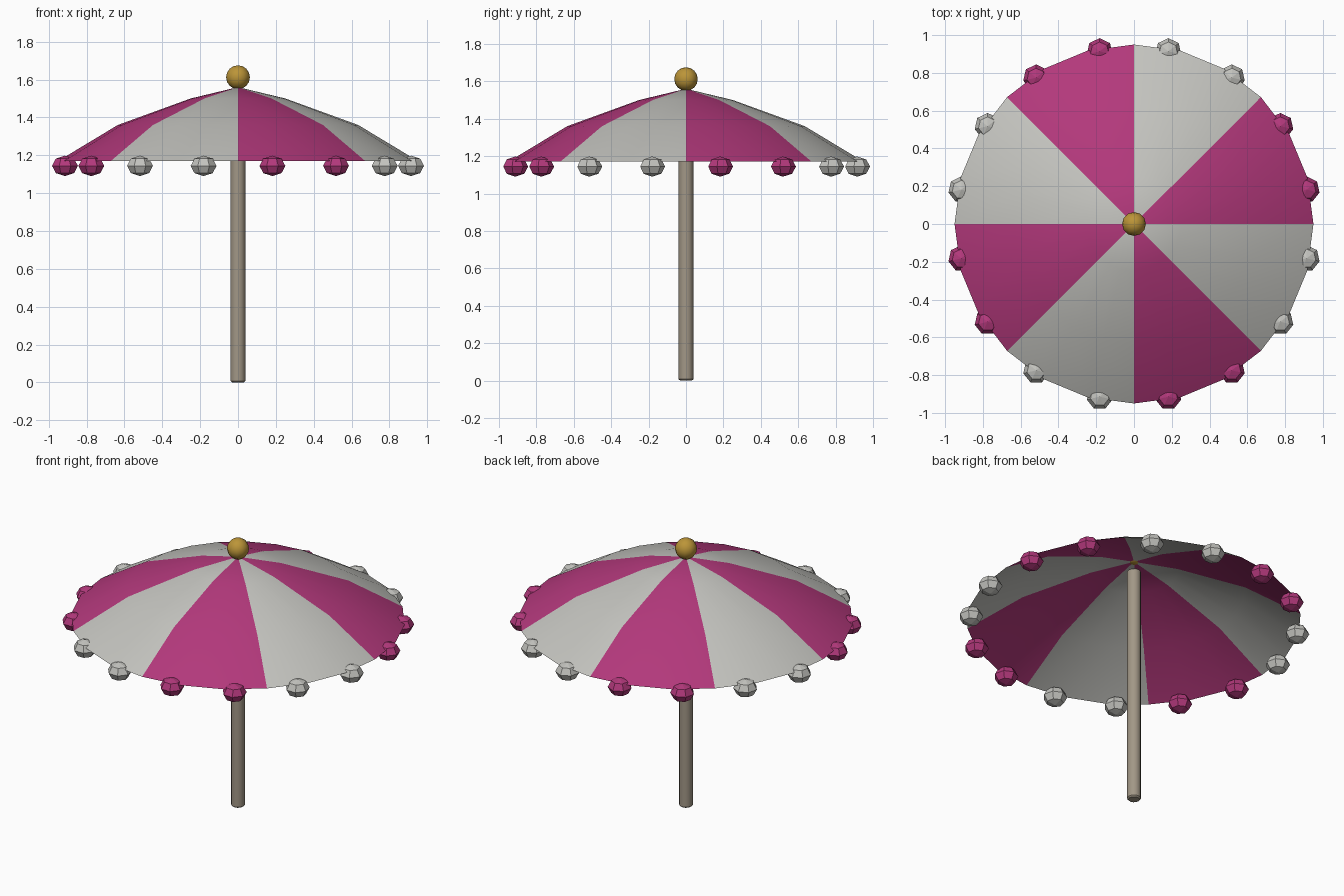
import bpy, bmesh
from math import sin, cos, pi, radians
from mathutils import Matrix

if "Cube" in bpy.data.objects:
    bpy.data.objects.remove(bpy.data.objects["Cube"])


def material(name, rgb):
    m = bpy.data.materials.new(name)
    m.diffuse_color = (*rgb, 1)
    m.use_nodes = True
    m.node_tree.nodes["Principled BSDF"].inputs["Base Color"].default_value = m.diffuse_color
    return m


PINK = material("pink", (0.45, 0.04, 0.20))
WHITE = material("off_white", (0.55, 0.55, 0.52))
WOOD = material("wood", (0.36, 0.31, 0.24))
GOLD = material("gold", (0.50, 0.30, 0.04))


def make_object(name, bm, mats, smooth=None):
    mesh = bpy.data.meshes.new(name)
    bm.to_mesh(mesh)
    bm.free()
    ob = bpy.data.objects.new(name, mesh)
    bpy.context.collection.objects.link(ob)
    for m in mats:
        mesh.materials.append(m)
    if smooth:
        bpy.ops.object.select_all(action='DESELECT')
        ob.select_set(True)
        bpy.context.view_layer.objects.active = ob
        bpy.ops.object.shade_smooth_by_angle(angle=radians(smooth))
    return ob


# Canopy: domed profile swept round, eight panels in alternating colours
PROFILE = [(0.25, 1.5), (0.635, 1.36), (0.95, 1.17)]
STEPS = 3
N = 8 * STEPS
bm = bmesh.new()
apex = bm.verts.new((0, 0, 1.56))
rings = [[bm.verts.new((r * cos(2 * pi * i / N), r * sin(2 * pi * i / N), z))
          for i in range(N)] for r, z in PROFILE]
for i in range(N):
    j = (i + 1) % N
    faces = [bm.faces.new((apex, rings[0][i], rings[0][j]))]
    for a, b in zip(rings, rings[1:]):
        faces.append(bm.faces.new((a[i], b[i], b[j], a[j])))
    for f in faces:
        f.material_index = (i // STEPS) % 2
make_object("canopy", bm, [PINK, WHITE], 30)

# Rim baubles: two flattened low-poly beads per panel
for k in range(16):
    a = radians(11.25 + 22.5 * k)
    bm = bmesh.new()
    bmesh.ops.create_uvsphere(
        bm, u_segments=7, v_segments=4, radius=1,
        matrix=Matrix.Translation((0.932 * cos(a), 0.932 * sin(a), 1.144))
        @ Matrix.Diagonal((0.07, 0.07, 0.054, 1)))
    make_object(f"rim_bauble_{k + 1}", bm, [WHITE if (k // 2) % 2 else PINK])

# Pole with lightly bevelled ends
bm = bmesh.new()
bmesh.ops.create_cone(bm, cap_ends=True, segments=12, radius1=0.04, radius2=0.04,
                      depth=1.5, matrix=Matrix.Translation((0, 0, 0.75)))
rims = [e for e in bm.edges if abs(e.verts[0].co.z - e.verts[1].co.z) < 1e-4]
bmesh.ops.bevel(bm, geom=rims, offset=0.008, segments=1, affect='EDGES')
make_object("pole", bm, [WOOD], 35)

# Finial ball on top
bm = bmesh.new()
bmesh.ops.create_uvsphere(bm, u_segments=12, v_segments=8, radius=0.063,
                          matrix=Matrix.Translation((0, 0, 1.612)))
make_object("finial", bm, [GOLD], 35)
